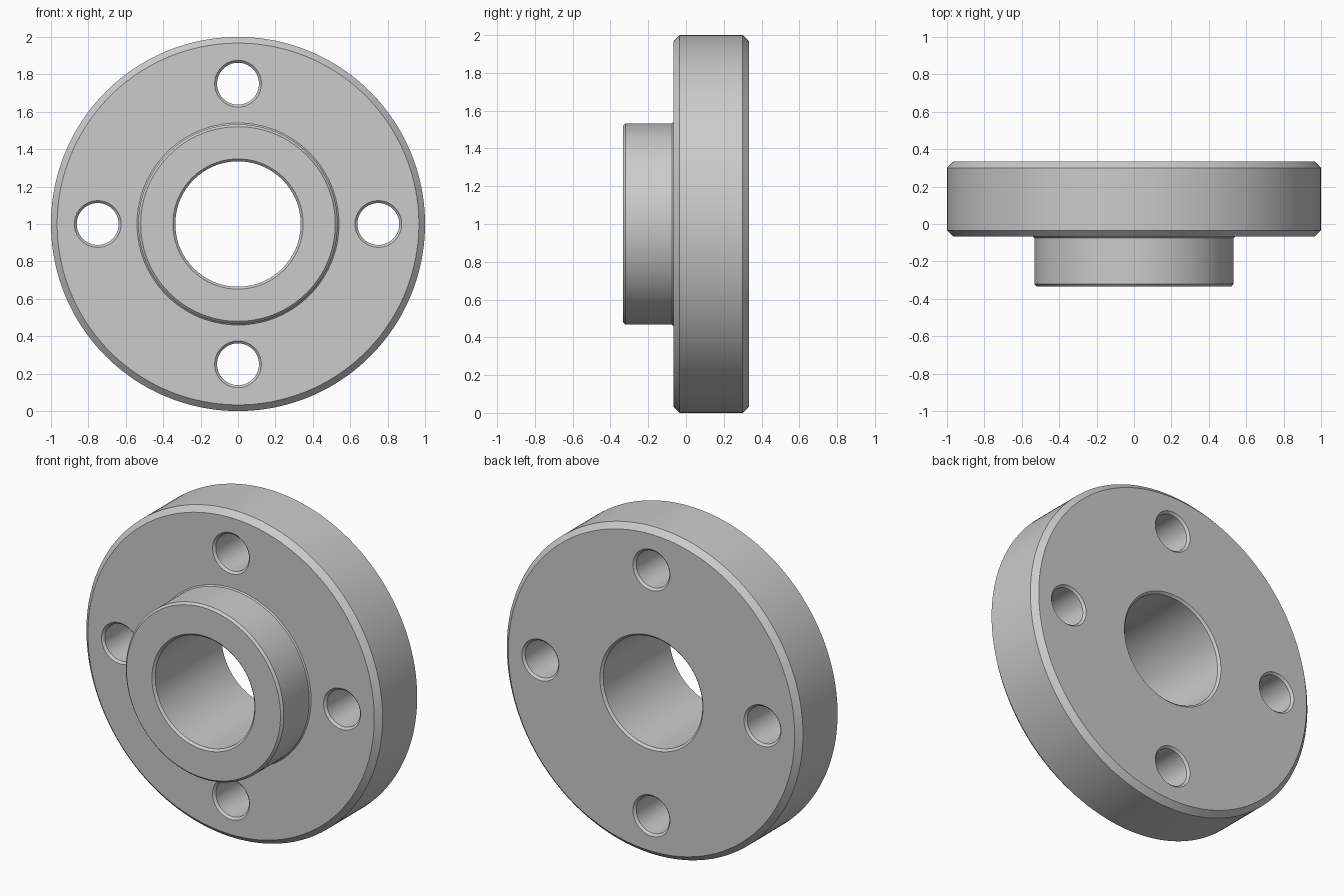
import bpy
import bmesh
import math

if "Cube" in bpy.data.objects:
    bpy.data.objects.remove(bpy.data.objects["Cube"])

AXIS_Z = 1.0
FRONT, STEP, BACK = -0.333, -0.067, 0.333   # hub face, disc face, rear face


def lathe(name, profile, x=0.0, z=AXIS_Z, steps=128, closed=False):
    """Spin (radius, y) points around an axis parallel to y."""
    bm = bmesh.new()
    rings = []
    for r, y in profile:
        rings.append([bm.verts.new((x + r * math.cos(a), y, z + r * math.sin(a)))
                      for a in (2 * math.pi * i / steps for i in range(steps))])
    pairs = list(zip(rings, rings[1:]))
    if closed:
        pairs.append((rings[-1], rings[0]))
    else:
        bm.faces.new(rings[0])
        bm.faces.new(rings[-1])
    for a, b in pairs:
        for i in range(steps):
            j = (i + 1) % steps
            bm.faces.new((a[i], a[j], b[j], b[i]))
    bmesh.ops.recalc_face_normals(bm, faces=bm.faces)
    mesh = bpy.data.meshes.new(name)
    bm.to_mesh(mesh)
    bm.free()
    obj = bpy.data.objects.new(name, mesh)
    bpy.context.collection.objects.link(obj)
    return obj


# Flange disc, raised hub and chamfered bore in one turned profile
C, E = 0.033, 0.013   # disc chamfer, small edge chamfer
BORE, HUB = 0.335, 0.533
flange = lathe("flange", [
    (BORE, FRONT + E), (BORE + E, FRONT),
    (HUB - E, FRONT), (HUB, FRONT + E),
    (HUB, STEP - 0.007), (HUB + 0.007, STEP),
    (1 - C, STEP), (1, STEP + C),
    (1, BACK - C), (1 - C, BACK),
    (BORE + E, BACK), (BORE, BACK - E),
], steps=160, closed=True)

# Four bolt holes, countersunk at both ends
BOLT, OVER = 0.112, 0.03
for k in range(4):
    a = k * math.pi / 2
    cutter = lathe("bolt_hole_cutter", [
        (BOLT + E + OVER, STEP - OVER), (BOLT, STEP + E),
        (BOLT, BACK - E), (BOLT + E + OVER, BACK + OVER),
    ], x=0.75 * math.cos(a), z=AXIS_Z + 0.75 * math.sin(a), steps=64)
    cutter.hide_render = True
    bpy.context.view_layer.objects.active = flange
    mod = flange.modifiers.new("bolt_hole", "BOOLEAN")
    mod.operation = "DIFFERENCE"
    mod.solver = "EXACT"
    mod.object = cutter
    bpy.ops.object.modifier_apply(modifier=mod.name)
    bpy.data.objects.remove(cutter, do_unlink=True)

# Smooth round walls, crisp chamfer edges
bpy.ops.object.select_all(action="DESELECT")
flange.select_set(True)
bpy.context.view_layer.objects.active = flange
bpy.ops.object.shade_smooth_by_angle(angle=math.radians(30))
